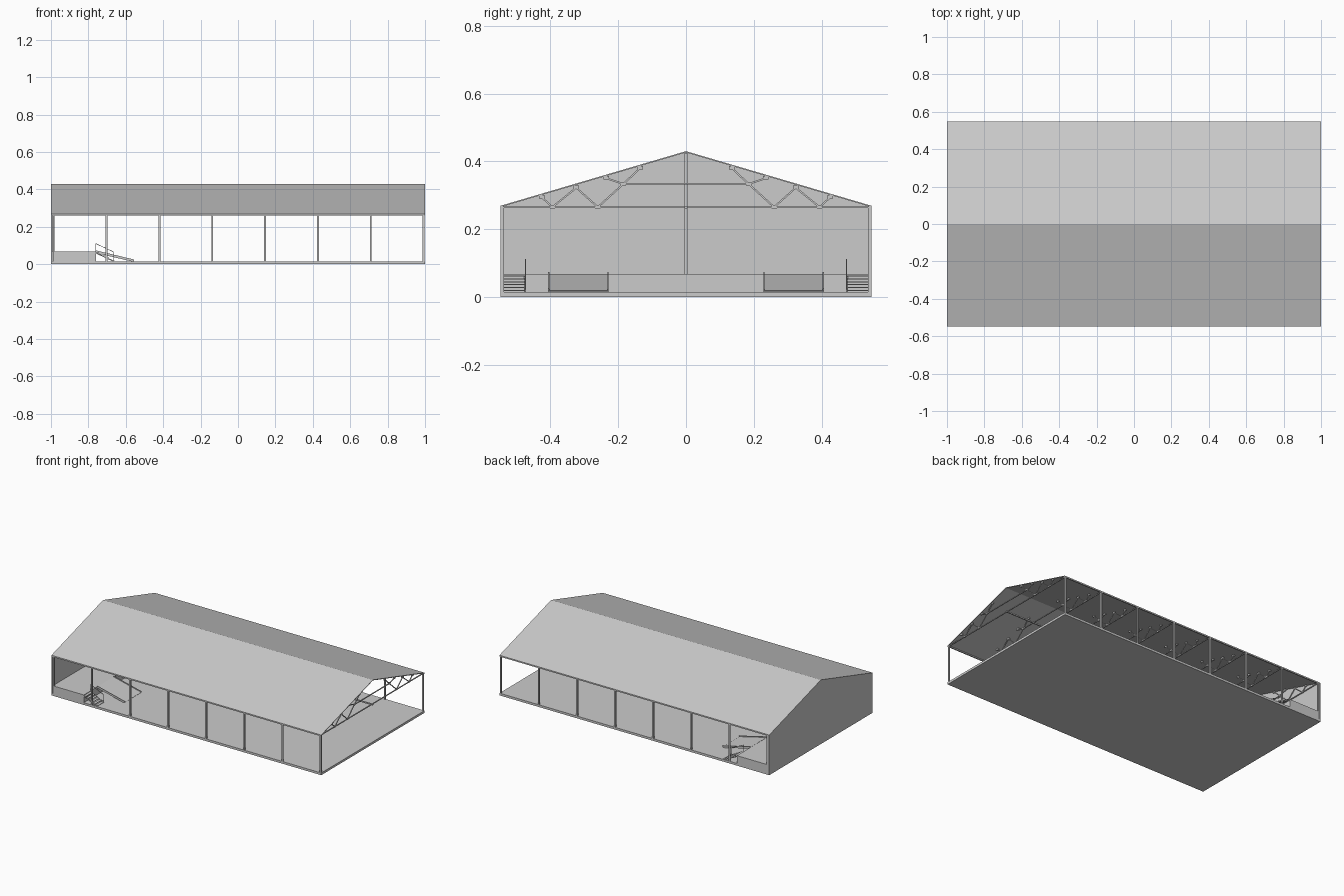
import bpy
from mathutils import Vector

if "Cube" in bpy.data.objects:
    bpy.data.objects.remove(bpy.data.objects["Cube"])

def mesh(name, verts, faces):
    m = bpy.data.meshes.new(name)
    m.from_pydata(verts, [], faces)
    m.update()
    o = bpy.data.objects.new(name, m)
    bpy.context.collection.objects.link(o)
    return o

QUADS = [(0, 3, 2, 1), (4, 5, 6, 7), (0, 1, 5, 4), (1, 2, 6, 5), (2, 3, 7, 6), (3, 0, 4, 7)]

def box(name, x0, x1, y0, y1, z0, z1):
    return mesh(name, [(x, y, z) for z in (z0, z1)
                       for x, y in ((x0, y0), (x1, y0), (x1, y1), (x0, y1))], QUADS)

def bar(name, a, b, w, ref=(1, 0, 0)):
    # square bar between two points
    a, b = Vector(a), Vector(b)
    u = Vector(ref) * (w / 2)
    v = (b - a).normalized().cross(Vector(ref)) * (w / 2)
    c = (-u - v, u - v, u + v, -u + v)
    return mesh(name, [p + d for p in (a, b) for d in c], QUADS)

def extrude(name, prof, axis, lo, hi):
    # closed 2D profile pushed along x (profile y,z) or y (profile x,z)
    n = len(prof)
    put = (lambda t, p: (t, *p)) if axis == "x" else (lambda t, p: (p[0], t, p[1]))
    verts = [put(t, p) for t in (lo, hi) for p in prof]
    faces = [tuple(reversed(range(n))), tuple(range(n, 2 * n))]
    faces += [(i, (i + 1) % n, n + (i + 1) % n, n + i) for i in range(n)]
    return mesh(name, verts, faces)

W, EAVE, RIDGE, FLOOR, STAGE = 0.547, 0.265, 0.43, 0.015, 0.067

# floor, stage and closed end wall
box("floor_slab", -1, 1, -W, W, 0, FLOOR)
box("stage", -0.99, -0.76, -W, W, FLOOR, STAGE)
extrude("end_wall", [(-W, 0), (W, 0), (W, EAVE), (0, RIDGE - 0.003), (-W, EAVE)], "x", -1, -0.992)

# thin gable roof
extrude("roof", [(-W, EAVE), (0, RIDGE - 0.004), (W, EAVE), (W, EAVE + 0.004),
                 (0, RIDGE), (-W, EAVE + 0.004)], "x", -1, 1)

# beams along the hall
box("centre_beam", -0.99, 1, -0.004, 0.004, 0.26, 0.268)
box("end_wall_post", -0.992, -0.984, -0.004, 0.004, STAGE, RIDGE - 0.006)

# truss layout on one half (y, z)
nodes = {"a": (0.426, 0.294), "b": (0.394, EAVE), "c": (0.324, 0.322), "d": (0.26, EAVE),
         "e": (0.185, 0.333), "f": (0.235, 0.35), "g": (0.135, 0.38)}
webs = ("ab", "bc", "cd", "de", "ef", "eg")

for k in range(8):
    x = -0.985 + k * 0.2825
    # bottom chord and collar tie
    box("bottom_chord", x - 0.003, x + 0.003, -W, W, EAVE - 0.003, EAVE + 0.002)
    box("collar_tie", x - 0.003, x + 0.003, -0.185, 0.185, 0.331, 0.336)
    for s in (-1, 1):
        box("column", x - 0.005, x + 0.005, s * 0.542 - 0.005, s * 0.542 + 0.005, FLOOR, EAVE)
        for p, q in webs:
            (y0, z0), (y1, z1) = nodes[p], nodes[q]
            bar("truss_web", (x, s * y0, z0), (x, s * y1, z1), 0.005)
        # gusset plates at the joints
        for y, z in nodes.values():
            box("gusset_plate", x - 0.004, x + 0.004, s * y - 0.008, s * y + 0.008,
                z - 0.004, z + 0.006)

for s in (-1, 1):
    box("eave_beam", -1, 1, s * 0.543 - 0.004, s * 0.543 + 0.004, 0.26, 0.267)

    # loading ramp with side curbs
    y0, y1 = sorted((s * 0.23, s * 0.405))
    ramp = [(-0.76, 0.060), (-0.56, 0.013), (-0.555, 0.019), (-0.76, 0.068)]
    extrude("ramp", ramp, "y", y0, y1)
    for y in (y0, y1):
        extrude("ramp_curb", [(px, pz + (0.006 if i > 1 else 0)) for i, (px, pz) in enumerate(ramp)],
                "y", y - 0.002, y + 0.002)

    # open stairs with stringers
    y0, y1 = sorted((s * 0.475, s * 0.545))
    for i in range(6):
        tx, tz = -0.76 + i * 0.0165, STAGE - 0.004 - i * 0.0085
        box("stair_tread", tx, tx + 0.018, y0, y1, tz - 0.003, tz)
    for y in (y0, y1):
        bar("stair_stringer", (-0.76, y, 0.06), (-0.665, y, 0.016), 0.005, (0, 1, 0))

    # handrail on the inner side
    y = s * 0.474
    bar("handrail", (-0.76, y, 0.11), (-0.667, y, 0.067), 0.003, (0, 1, 0))
    bar("handrail_post", (-0.76, y, STAGE), (-0.76, y, 0.11), 0.003)
    bar("handrail_post", (-0.667, y, FLOOR), (-0.667, y, 0.067), 0.003)
